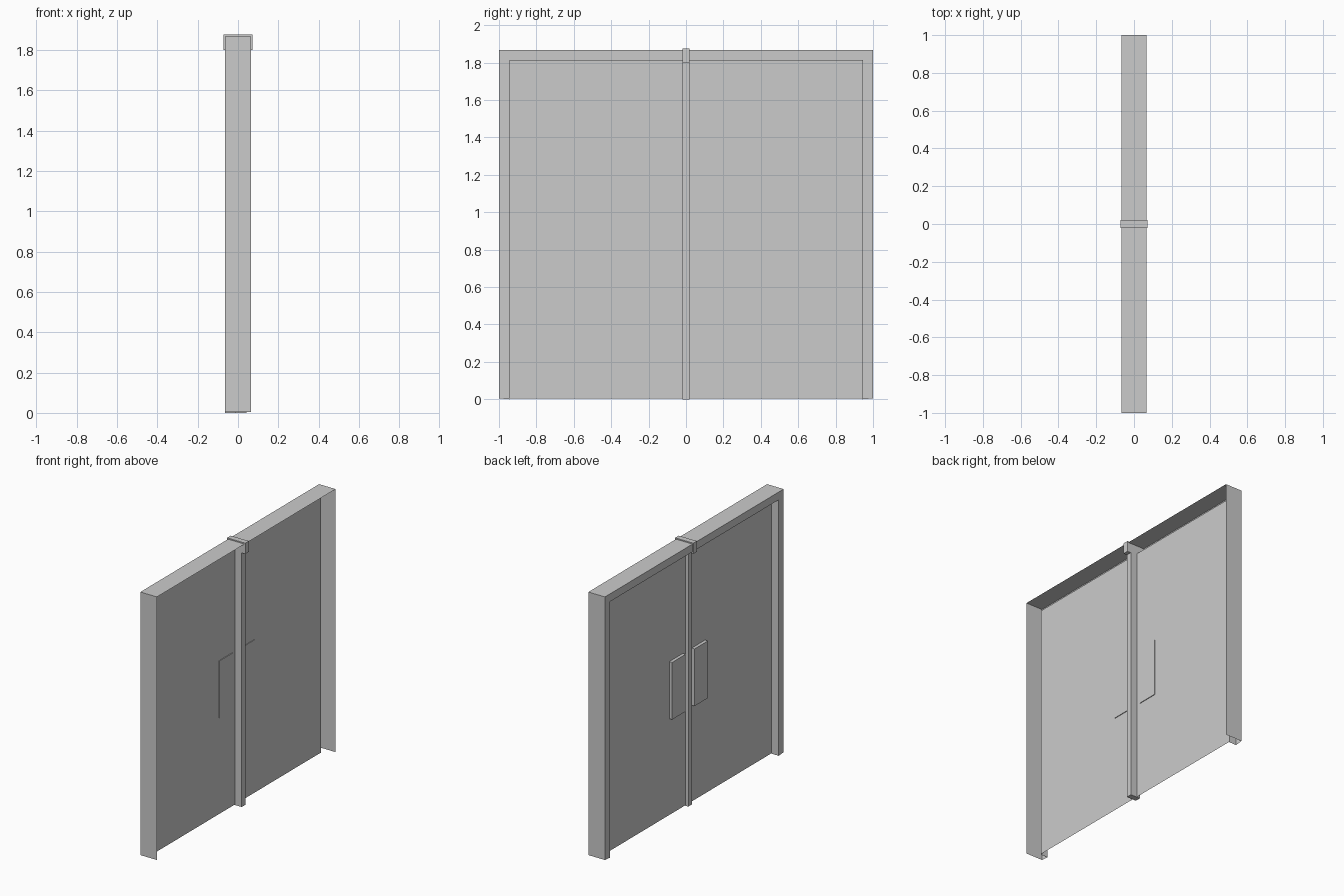
import bpy, bmesh

if "Cube" in bpy.data.objects:
    bpy.data.objects.remove(bpy.data.objects["Cube"])

HALF_W, HEIGHT, HALF_D = 1.0, 1.868, 0.065   # overall frame size
BORDER, PANEL_X = 0.055, -0.01               # face width of frame, plane of the leaves


def mesh_object(name, bm):
    me = bpy.data.meshes.new(name)
    bm.to_mesh(me)
    bm.free()
    ob = bpy.data.objects.new(name, me)
    bpy.context.collection.objects.link(ob)
    return ob


def box(name, x, y, z):
    """Box from (min, max) ranges on each axis."""
    bm = bmesh.new()
    bmesh.ops.create_cube(bm, size=1)
    for v in bm.verts:
        v.co = [r[0] if c < 0 else r[1] for c, r in zip(v.co, (x, y, z))]
    return mesh_object(name, bm)


# Folded sheet frame: outer skin, front face and inner return, open at +x and below
bm = bmesh.new()
profile = [(0, HALF_D, 0.005), (0, -HALF_D, 0.005),
           (BORDER, -HALF_D, 0.0), (BORDER, PANEL_X, 0.0)]   # inset, x, foot height
rows = []
for inset, x, foot in profile:
    w, h = HALF_W - inset, HEIGHT - inset
    rows.append([bm.verts.new((x, y, z))
                 for y, z in ((-w, foot), (-w, h), (w, h), (w, foot))])
for a, b in zip(rows, rows[1:]):
    for i in range(3):
        bm.faces.new((a[i], a[i + 1], b[i + 1], b[i]))
bmesh.ops.recalc_face_normals(bm, faces=bm.faces)
mesh_object("door_frame", bm)

for side, s in (("left", -1), ("right", 1)):
    # Door leaf: a single flat sheet
    bm = bmesh.new()
    w, h = s * (HALF_W - BORDER), HEIGHT - BORDER
    bm.faces.new([bm.verts.new((PANEL_X, y, z))
                  for y, z in ((0, 0.004), (w, 0.004), (w, h), (0, h))])
    mesh_object(f"{side}_door_leaf", bm)
    # Push plate standing proud of the leaf
    box(f"{side}_push_plate", (-0.032, -0.005),
        sorted((s * 0.05, s * 0.2)), (0.685, 1.09))

# Centre post where the leaves meet, and the clip over the head of the frame
box("centre_post", (-0.032, 0.043), (-0.02, 0.02), (0.0, 1.81))
box("head_clip", (-0.071, 0.071), (-0.02, 0.02), (1.80, 1.876))
